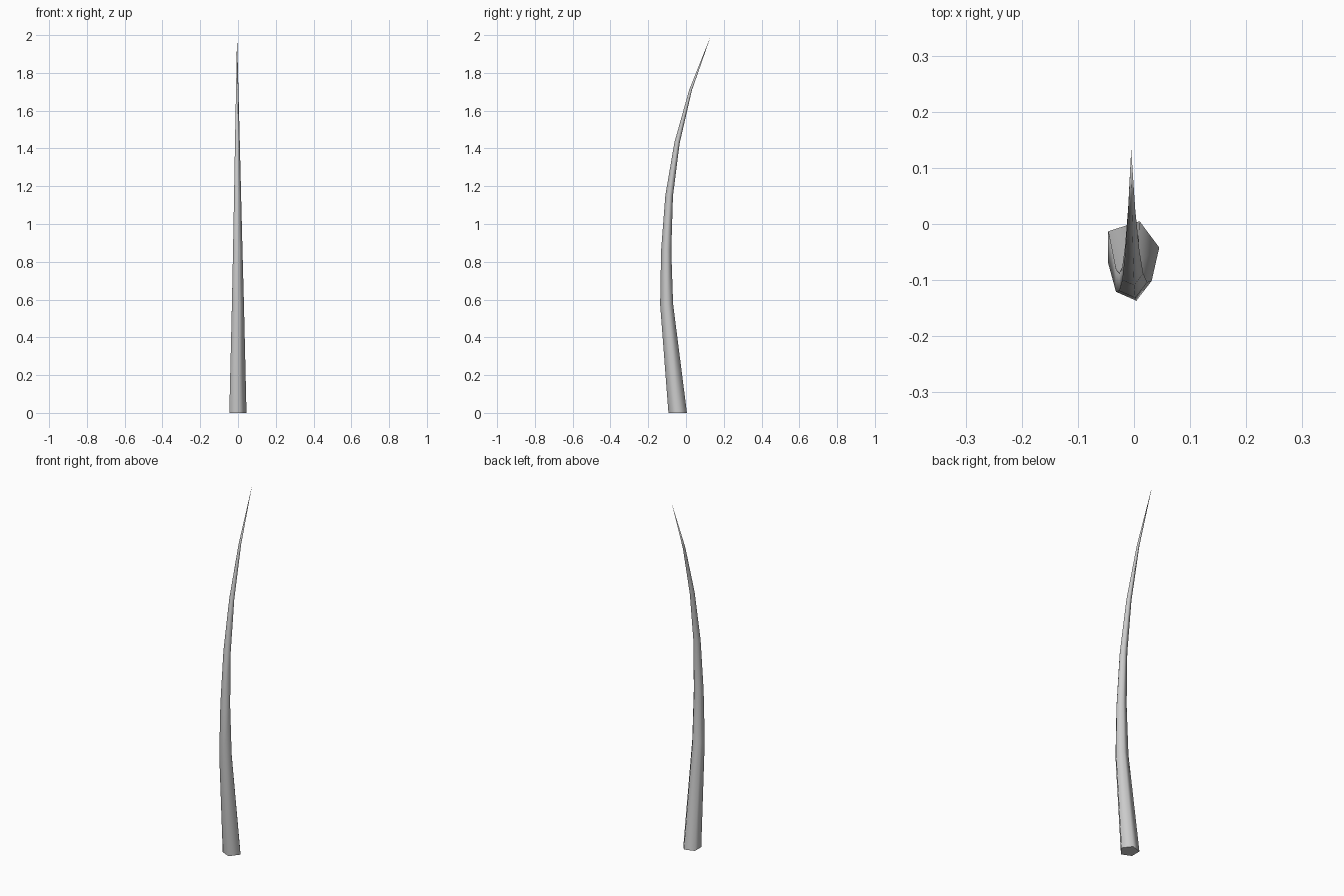
import bpy, bmesh
from mathutils import Vector

if "Cube" in bpy.data.objects:
    bpy.data.objects.remove(bpy.data.objects["Cube"])

# Irregular five-sided cross-section at the base, relative to its centre
SECTION = [(0.045, 0.004), (0.010, 0.051), (-0.046, 0.033), (-0.046, -0.024), (0.006, -0.047)]
# Curved spine: x, y, z, scale, slope of ring (dz per dy)
SPINE = [
    (0.000, -0.046, 0.00, 1.00, 0.00),
    (0.000, -0.104, 0.575, 0.70, 0.04),
    (-0.001, -0.106, 0.86, 0.55, 0.0),
    (-0.002, -0.090, 1.15, 0.41, -0.10),
    (-0.003, -0.048, 1.43, 0.28, -0.20),
    (-0.004, 0.024, 1.71, 0.14, -0.30),
]
TIP = (-0.005, 0.133, 2.0)

# Tapered bent blade: rings along the spine, closed base, pointed tip
bm = bmesh.new()
rings = []
for cx, cy, cz, s, slope in SPINE:
    rings.append([bm.verts.new(Vector((cx + x * s, cy + y * s, cz + y * s * slope)))
                  for x, y in SECTION])
n = len(SECTION)
for low, high in zip(rings, rings[1:]):
    for i in range(n):
        j = (i + 1) % n
        bm.faces.new((low[i], low[j], high[j], high[i]))
tip = bm.verts.new(TIP)
for i in range(n):
    bm.faces.new((rings[-1][i], rings[-1][(i + 1) % n], tip))
base = bm.faces.new(rings[0][::-1])
bmesh.ops.recalc_face_normals(bm, faces=bm.faces[:])

# Smooth sides, sharp base edge
for f in bm.faces:
    f.smooth = f is not base and len(f.verts) != n
for e in base.edges:
    e.smooth = False

mesh = bpy.data.meshes.new("curved_blade")
bm.to_mesh(mesh)
bm.free()
blade = bpy.data.objects.new("curved_blade", mesh)
bpy.context.collection.objects.link(blade)
